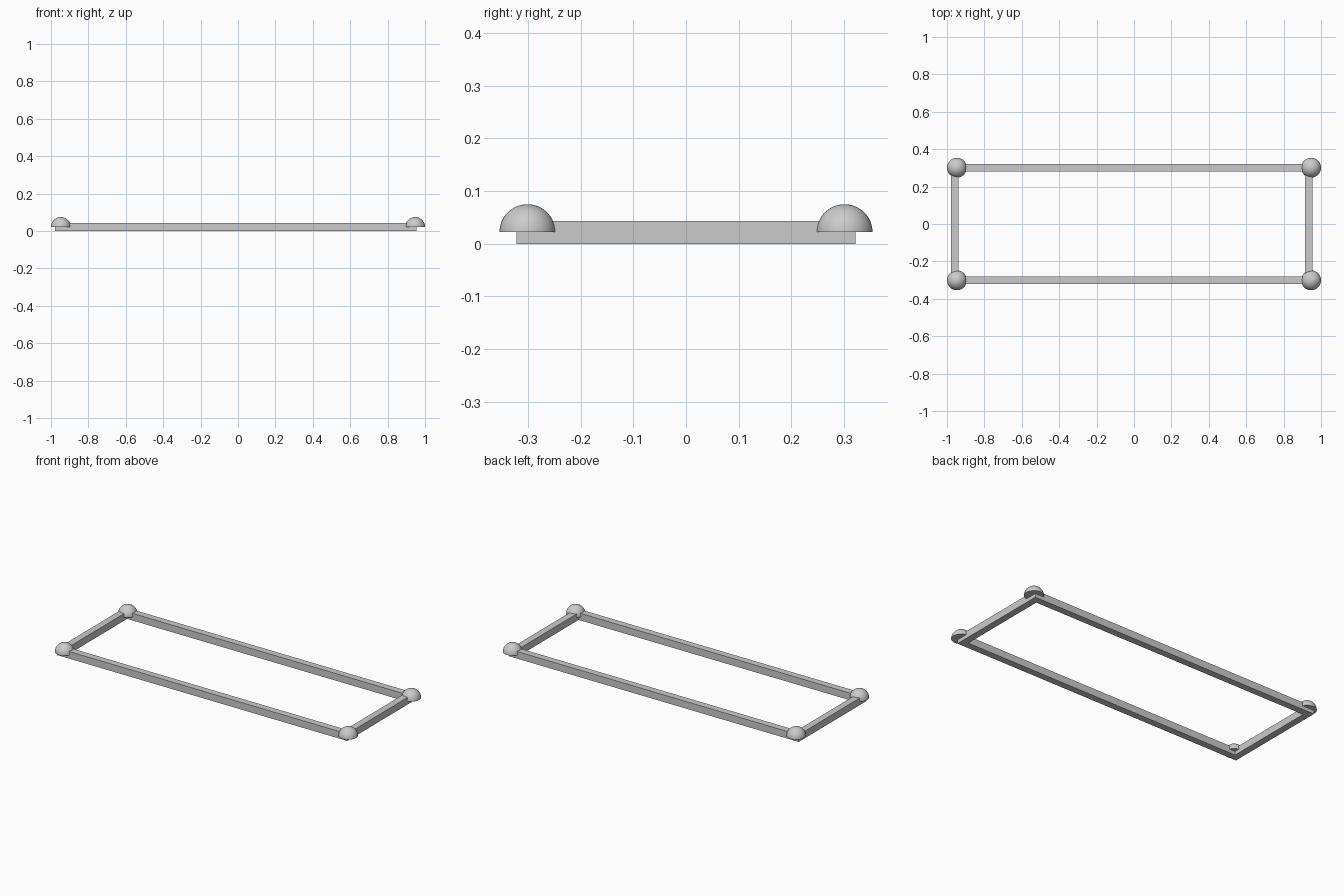
import bpy, bmesh
from mathutils import Matrix, Vector

if "Cube" in bpy.data.objects:
    bpy.data.objects.remove(bpy.data.objects["Cube"])

H = 0.043              # bar height
X0, X1 = -0.978, 0.955  # outer ends of the frame
Y = 0.322              # outer half depth
W = 0.041              # bar width
R = 0.053              # cap radius


def finish(name, bm):
    mesh = bpy.data.meshes.new(name)
    bm.to_mesh(mesh)
    bm.free()
    ob = bpy.data.objects.new(name, mesh)
    bpy.context.collection.objects.link(ob)
    return ob


def bar(name, x0, x1, y0, y1):
    bm = bmesh.new()
    size = Matrix.Diagonal((x1 - x0, y1 - y0, H, 1))
    place = Matrix.Translation(((x0 + x1) / 2, (y0 + y1) / 2, H / 2))
    bmesh.ops.create_cube(bm, size=1, matrix=place @ size)
    return finish(name, bm)


def dome(name, x, y):
    # Sphere cut at its equator and closed with a flat underside
    bm = bmesh.new()
    bmesh.ops.create_uvsphere(bm, u_segments=48, v_segments=24, radius=R)
    low = [v for v in bm.verts if v.co.z < -1e-5]
    bmesh.ops.delete(bm, geom=low, context='VERTS')
    bmesh.ops.holes_fill(bm, edges=[e for e in bm.edges if e.is_boundary], sides=0)
    bmesh.ops.recalc_face_normals(bm, faces=bm.faces)
    bmesh.ops.translate(bm, verts=bm.verts, vec=Vector((x, y, 0.022)))
    ob = finish(name, bm)
    bpy.ops.object.select_all(action='DESELECT')
    ob.select_set(True)
    bpy.context.view_layer.objects.active = ob
    bpy.ops.object.shade_smooth_by_angle()


# Long rails
bar("front_rail", X0, X1, -Y, -Y + W)
bar("back_rail", X0, X1, Y - W, Y)

# Short rails
bar("left_rail", X0, X0 + W, -Y + W, Y - W)
bar("right_rail", X1 - W, X1, -Y + W, Y - W)

# Rounded corner caps
for side, x in (("left", -1 + R), ("right", 1 - R)):
    for end, y in (("front", -0.301), ("back", 0.301)):
        dome(f"{end}_{side}_corner_cap", x, y)
